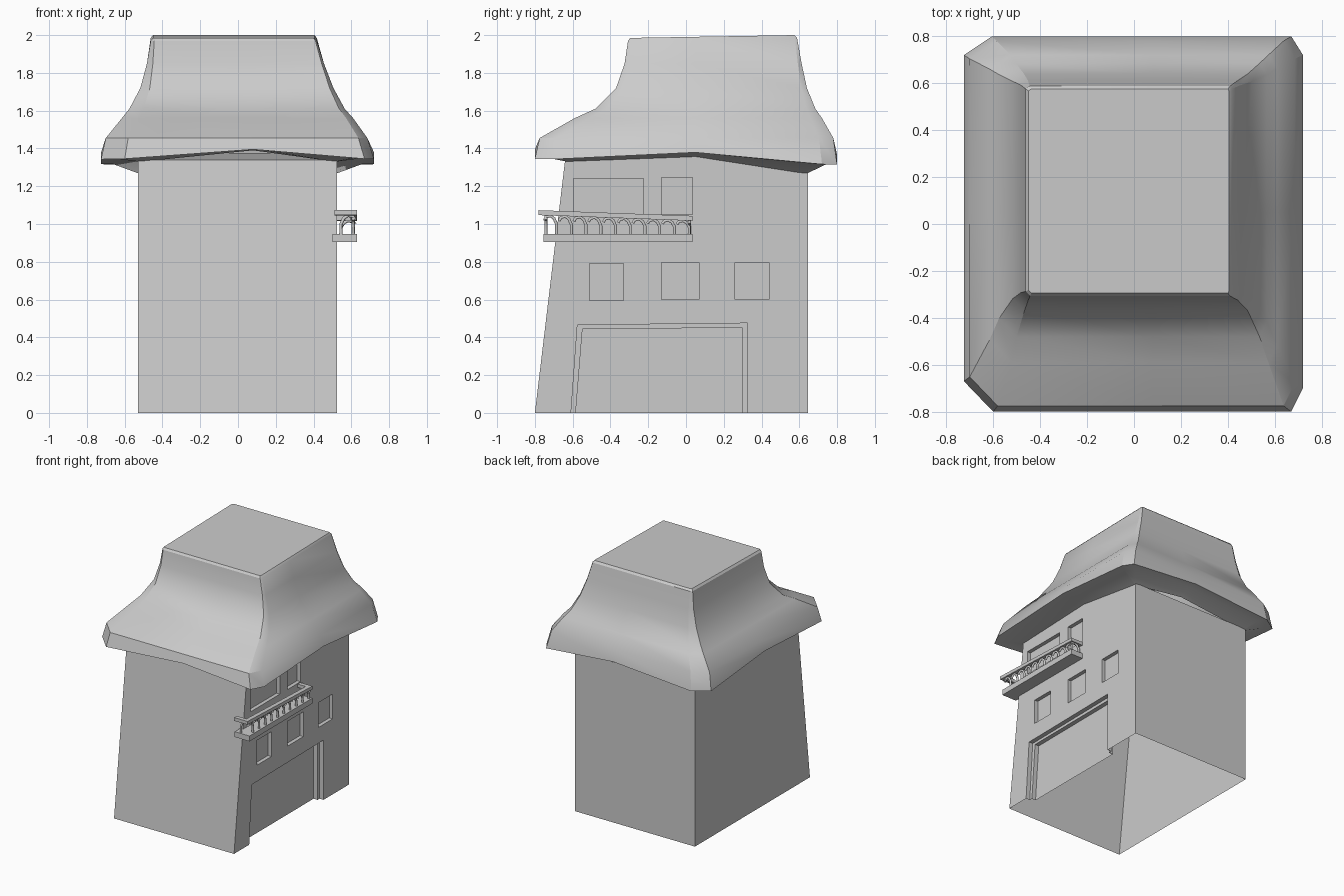
import bpy, bmesh, math
from mathutils import Vector

if "Cube" in bpy.data.objects:
    bpy.data.objects.remove(bpy.data.objects["Cube"])


def mesh_object(name, verts, faces):
    me = bpy.data.meshes.new(name)
    me.from_pydata(verts, [], faces)
    bm = bmesh.new()
    bm.from_mesh(me)
    bmesh.ops.recalc_face_normals(bm, faces=bm.faces)
    bm.to_mesh(me)
    bm.free()
    ob = bpy.data.objects.new(name, me)
    bpy.context.collection.objects.link(ob)
    return ob


def prism(name, outline, x0, x1):
    """Extrude a (y, z) outline along x."""
    n = len(outline)
    verts = [(x, y, z) for x in (x0, x1) for y, z in outline]
    faces = [tuple(range(n)), tuple(range(n, 2 * n))]
    faces += [(i, (i + 1) % n, n + (i + 1) % n, n + i) for i in range(n)]
    return mesh_object(name, verts, faces)


def rect(y0, y1, z0, z1):
    return [(y0, z0), (y1, z0), (y1, z1), (y0, z1)]


# Walls: leaning front, gently peaked top hidden under the eaves
WX0, WX1 = -0.53, 0.525
walls = prism("walls", [(-0.80, 0), (0.645, 0), (0.645, 1.275),
                        (0.05, 1.375), (-0.64, 1.34)], WX0, WX1)

# Recesses in the right wall: stepped doorway and windows
recesses = [
    ([(-0.616, -0.1), (0.325, -0.1), (0.325, 0.475), (-0.575, 0.465)], 0.035),
    ([(-0.592, -0.1), (0.30, -0.1), (0.30, 0.45), (-0.548, 0.445)], 0.07),
    (rect(-0.51, -0.33, 0.595, 0.792), 0.03),
    (rect(-0.13, 0.07, 0.60, 0.797), 0.03),
    (rect(0.26, 0.44, 0.60, 0.797), 0.03),
    (rect(-0.595, -0.225, 1.05, 1.24), 0.03),
    (rect(-0.13, 0.035, 1.05, 1.245), 0.03),
]
cutters = []
for outline, depth in recesses:
    cut = prism("recess_cutter", outline, WX1 - depth, WX1 + 0.1)
    cut.hide_render = True
    mod = walls.modifiers.new("recess", 'BOOLEAN')
    mod.operation, mod.solver, mod.object = 'DIFFERENCE', 'EXACT', cut
    cutters.append(cut)
dg = bpy.context.evaluated_depsgraph_get()
cut_mesh = bpy.data.meshes.new_from_object(walls.evaluated_get(dg))
walls.modifiers.clear()
walls.data = cut_mesh
for cut in cutters:
    bpy.data.objects.remove(cut)

# The shell is open underneath
bm = bmesh.new()
bm.from_mesh(walls.data)
floor = [f for f in bm.faces if all(abs(v.co.z) < 1e-4 for v in f.verts)]
bmesh.ops.delete(bm, geom=floor, context='FACES')
bm.to_mesh(walls.data)
bm.free()


# Roof: stacked rings with uneven clipped corners and a flared, drooping eave
def ring(x0, x1, y0, y1, zf, zb, c, lift):
    xm, ym = 0.08, 0.05
    pts = [(x0 + .125 * c, y0, 0), (xm, y0, 1), (x1 - .05 * c, y0, 0),
           (x1, y0 + .10 * c, 0), (x1, ym, 1), (x1, y1 - .08 * c, 0),
           (x1 - .05 * c, y1, 0), (xm, y1, 1), (x0 + .12 * c, y1, 0),
           (x0, y1 - .08 * c, 0), (x0, ym, 1), (x0, y0 + .13 * c, 0)]
    return [(x, y, zf + (zb - zf) * (y - y0) / (y1 - y0) + lift * m)
            for x, y, m in pts]


profile = [  # x0, x1, y0, y1, z front, z back, corner cut, mid-side lift
    (-.450, .405, -.295, .575, 1.985, 2.00, .10, 0),
    (-.462, .417, -.307, .588, 1.97, 1.985, .15, 0),
    (-.482, .455, -.325, .612, 1.85, 1.85, .25, 0),
    (-.517, .505, -.370, .640, 1.72, 1.72, .40, 0),
    (-.575, .565, -.480, .685, 1.61, 1.61, .60, 0),
    (-.615, .610, -.590, .720, 1.56, 1.56, .75, 0),
    (-.700, .685, -.775, .780, 1.455, 1.455, .95, 0),
    (-.725, .720, -.800, .800, 1.345, 1.315, 1.0, .05),
    (-.660, .655, -.730, .740, 1.35, 1.315, .80, .05),
    (-.520, .515, -.630, .635, 1.33, 1.265, .05, .06),
]
N = 12
verts, faces = [], [tuple(range(N))]
for row in profile:
    verts += ring(*row)
for r in range(len(profile) - 1):
    for i in range(N):
        j = (i + 1) % N
        faces.append((r * N + i, r * N + j, (r + 1) * N + j, (r + 1) * N + i))
roof = mesh_object("roof", verts, faces)
bpy.ops.object.select_all(action='DESELECT')
roof.select_set(True)
bpy.context.view_layer.objects.active = roof
bpy.ops.object.shade_smooth_by_angle(angle=math.radians(28))

# Balcony floor and U-shaped sloping handrail
prism("balcony_floor", rect(-0.755, 0.035, 0.905, 0.948), 0.50, 0.63)


def rail_z(y):
    return 1.06 - 0.03 * (y + 0.78) / 0.815


def rail(name, y0, y1, x0, x1):
    a, b, h = rail_z(y0), rail_z(y1), 0.013
    prism(name, [(y0, a - h), (y1, b - h), (y1, b + h), (y0, a + h)], x0, x1)


rail("handrail_front", -0.78, 0.035, 0.595, 0.63)
rail("handrail_end_a", -0.78, -0.745, 0.512, 0.595)
rail("handrail_end_b", 0.0, 0.035, 0.512, 0.595)

# Cane-shaped balusters along the front and at both ends
HOOK = [(0, 0.0), (0.0, 0.55), (0.2, 0.85), (0.5, 1.0), (0.85, 0.93), (1.0, 0.75)]


def baluster(base, direction, width):
    cu = bpy.data.curves.new("baluster", 'CURVE')
    cu.dimensions = '3D'
    cu.bevel_depth, cu.bevel_resolution = 0.009, 1
    cu.use_fill_caps = True
    sp = cu.splines.new('POLY')
    sp.points.add(len(HOOK) - 1)
    height = rail_z(base.y) - 0.013 - base.z
    for p, (s, t) in zip(sp.points, HOOK):
        co = base + direction * (s * width) + Vector((0, 0, t * height))
        p.co = (*co, 1)
    bpy.context.collection.objects.link(bpy.data.objects.new("baluster", cu))


for i in range(10):
    baluster(Vector((0.61, -0.685 + i * 0.078, 0.942)), Vector((0, -1, 0)), 0.065)
for y in (-0.742, 0.018):
    baluster(Vector((0.545, y, 0.942)), Vector((1, 0, 0)), 0.075)
